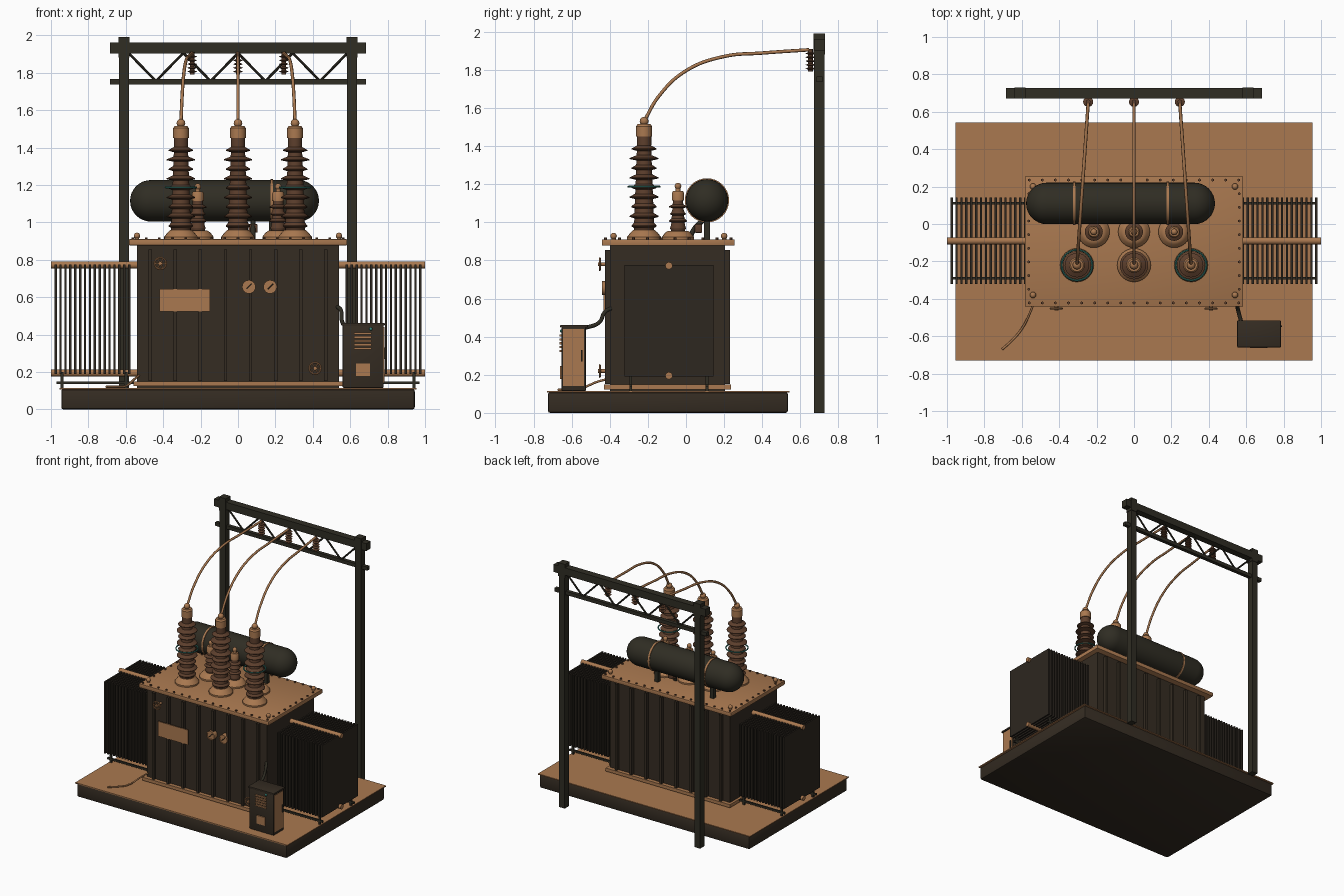
import bpy, bmesh, math
from mathutils import Vector, Matrix

cube = bpy.data.objects.get("Cube")
if cube:
    bpy.data.objects.remove(cube, do_unlink=True)


def material(name, rgb):
    m = bpy.data.materials.new(name)
    m.use_nodes = True
    m.diffuse_color = (*rgb, 1)
    m.node_tree.nodes["Principled BSDF"].inputs["Base Color"].default_value = (*rgb, 1)
    return m


COPPER = material("copper brown", (0.40, 0.19, 0.08))
TANK = material("tank dark brown", (0.035, 0.025, 0.016))
STEEL = material("dark olive steel", (0.029, 0.026, 0.017))
FIN = material("fin black brown", (0.026, 0.020, 0.014))
PORCELAIN = material("porcelain brown", (0.11, 0.05, 0.026))
TEAL = material("teal", (0.04, 0.24, 0.20))


class Part:
    """Collects simple shapes into one object."""

    def __init__(self, name, mat):
        self.name, self.mat, self.bm = name, mat, bmesh.new()

    def box(self, x, y, z, bevel=0):
        lo, hi = Vector((x[0], y[0], z[0])), Vector((x[1], y[1], z[1]))
        mtx = Matrix.Translation((lo + hi) / 2) @ Matrix.Diagonal((*(hi - lo), 1))
        verts = bmesh.ops.create_cube(self.bm, size=1, matrix=mtx)["verts"]
        if bevel:
            edges = list({e for v in verts for e in v.link_edges})
            bmesh.ops.bevel(self.bm, geom=edges, offset=bevel, segments=2,
                            affect="EDGES", profile=0.5)
        return self

    def rod(self, a, b, r, sides=12):
        a, b = Vector(a), Vector(b)
        rot = (b - a).to_track_quat("Z", "Y").to_matrix().to_4x4()
        bmesh.ops.create_cone(self.bm, cap_ends=True, segments=sides, radius1=r, radius2=r,
                              depth=(b - a).length, matrix=Matrix.Translation((a + b) / 2) @ rot)
        return self

    def ball(self, c, r, sides=12):
        bmesh.ops.create_uvsphere(self.bm, u_segments=sides, v_segments=sides // 2 + 2,
                                  radius=r, matrix=Matrix.Translation(c))
        return self

    def lathe(self, profile, at, axis="Z", sides=24):
        # profile holds (radius, height) pairs
        verts = [self.bm.verts.new((r, 0, h)) for r, h in profile]
        edges = [self.bm.edges.new(p) for p in zip(verts, verts[1:])]
        before = set(self.bm.verts) - set(verts)
        bmesh.ops.spin(self.bm, geom=verts + edges, cent=(0, 0, 0), axis=(0, 0, 1),
                       angle=math.tau, steps=sides)
        new = [v for v in self.bm.verts if v not in before]
        bmesh.ops.remove_doubles(self.bm, verts=new, dist=1e-5)
        new = [v for v in self.bm.verts if v not in before]
        rot = {"Z": Matrix(), "X": Matrix.Rotation(math.pi / 2, 4, "Y"),
               "Y": Matrix.Rotation(math.pi / 2, 4, "X")}[axis]
        bmesh.ops.transform(self.bm, matrix=Matrix.Translation(at) @ rot, verts=new)
        return self

    def ring(self, at, radius, r, axis="Z"):
        loop = [(radius + r * math.cos(i * math.tau / 8), r * math.sin(i * math.tau / 8))
                for i in range(9)]
        return self.lathe(loop, at, axis)

    def done(self):
        bmesh.ops.recalc_face_normals(self.bm, faces=self.bm.faces)
        for f in self.bm.faces:
            f.smooth = True
        for e in self.bm.edges:
            e.smooth = e.calc_face_angle(0) < 0.6
        me = bpy.data.meshes.new(self.name)
        self.bm.to_mesh(me)
        self.bm.free()
        me.materials.append(self.mat)
        bpy.context.collection.objects.link(bpy.data.objects.new(self.name, me))


def tube(name, points, r, mat):
    cu = bpy.data.curves.new(name, "CURVE")
    cu.dimensions, cu.bevel_depth, cu.bevel_resolution, cu.use_fill_caps = "3D", r, 2, True
    s = cu.splines.new("BEZIER")
    s.bezier_points.add(len(points) - 1)
    for bp, p in zip(s.bezier_points, points):
        bp.co = p
        bp.handle_left_type = bp.handle_right_type = "AUTO"
    cu.materials.append(mat)
    bpy.context.collection.objects.link(bpy.data.objects.new(name, cu))


# plinth
Part("plinth", TANK).box((-.945, .945), (-.725, .535), (0, .108), .012).done()
Part("plinth_top", COPPER).box((-.955, .955), (-.73, .542), (.107, .115)).done()

# tank with stiffening ribs
tank = Part("tank", TANK).box((-.54, .54), (-.4, .205), (.113, .88))
for i in range(8):
    x = -.47 + i * .94 / 7
    for y in ((-.425, -.395), (.2, .232)):
        tank.box((x - .009, x + .009), y, (.152, .855))
tank.done()
Part("tank_foot_flange", COPPER).box((-.56, .56), (-.43, .235), (.124, .15)).done()
Part("tank_lid", COPPER).box((-.583, .583), (-.442, .255), (.877, .91), .004).done()

# lid bolts and lifting lugs
bolts = Part("lid_bolts", PORCELAIN)
for i in range(17):
    for y in (-.422, .235):
        bolts.rod((-.56 + i * .07, y, .905), (-.56 + i * .07, y, .919), .008, 6)
for i in range(1, 9):
    for x in (-.563, .563):
        bolts.rod((x, -.422 + i * .073, .905), (x, -.422 + i * .073, .919), .008, 6)
bolts.done()
lugs = Part("lifting_lugs", COPPER)
for x in (-.54, .54):
    for y in (-.38, .2):
        lugs.rod((x, y, .905), (x, y, .925), .012).ball((x, y, .928), .017)
lugs.done()


def bushing(name, x, y, base, core, shed, z0, z1, count, cap, cap_z, ball_z):
    # turret, ribbed insulator, terminal cap and ball
    Part(name + "_turret", COPPER).lathe(
        [(0, .905), (base, .905), (base, .922), (base * .8, .945), (base * .62, z0 + .005),
         (0, z0 + .005)], (x, y, 0)).done()
    step = (z1 - z0) / count
    prof = [(0, z0), (core * 1.25, z0)]
    for i in range(count):
        z, c = z0 + i * step, core * (1.25 - .4 * i / count)
        s = shed * (1.0 if i % 2 else .86)
        prof += [(c, z + step * .3), (s, z + step * .45), (s, z + step * .55), (c, z + step * .85)]
    prof += [(core * .9, z1), (core * .9, cap_z[0]), (0, cap_z[0])]
    Part(name + "_insulator", PORCELAIN).lathe(prof, (x, y, 0)).done()
    a, b = cap_z
    Part(name + "_terminal", COPPER).lathe(
        [(0, a), (cap, a), (cap, b - .012), (cap * .8, b), (cap * .4, b), (cap * .4, ball_z),
         (0, ball_z)], (x, y, 0)).ball((x, y, ball_z), cap * .55).done()


for i, side in enumerate(("right", "middle", "left")):
    k = i - 1
    bushing(side + "_high_bushing", k * .305, -.22, .09, .042, .076, .955, 1.41, 9,
            .042, (1.45, 1.515), 1.53)
    bushing(side + "_low_bushing", k * .215, -.042, .085, .03, .048, .95, 1.1, 4,
            .032, (1.115, 1.165), 1.19)
    if k:
        Part(side + "_teal_ring", TEAL).ring((k * .305, -.22, 1.187), .082, .005).done()
    # overhead conductor and its hanging insulator
    path = [(-.22, 1.53), (-.14, 1.665), (0, 1.795), (.2, 1.87), (.4, 1.888), (.645, 1.905)]
    tube(side + "_conductor", [(k * (.305 - .06 * (y + .22) / .865), y, z) for y, z in path],
         .009, COPPER)
    hanger = [(0, 1.79), (.012, 1.79)]
    for j in range(5):
        z = 1.8 + j * .02
        hanger += [(.012, z), (.027, z + .006), (.012, z + .012)]
    hanger += [(.012, 1.91), (0, 1.91)]
    Part(side + "_hanging_insulator", PORCELAIN).lathe(hanger, (k * .245, .653, 0), sides=16).done()

# conservator drum, straps and legs
r, a, b, cy, cz = .111, -.577, .433, .11, 1.115
arc = [(r * math.sin(t * math.pi / 16), r * math.cos(t * math.pi / 16)) for t in range(9)]
drum = [(p, a + r - q) for p, q in arc] + [(p, b - r + q) for p, q in reversed(arc)]
Part("conservator", STEEL).lathe(drum, (0, cy, cz), "X", 32).done()
straps, legs = Part("conservator_straps", COPPER), Part("conservator_legs", STEEL)
for x in (-.32, .18):
    straps.lathe([(r - .01, -.007), (r + .005, -.007), (r + .005, .007), (r - .01, .007)],
                 (x, cy, cz), "X", 32)
    legs.box((x - .015, x + .015), (cy - .015, cy + .015), (.9, 1.03))
straps.done()
legs.done()
tube("conservator_pipe", [(.08, .02, .91), (.08, .04, .96), (.08, .1, 1.02)], .013, STEEL)
Part("gas_relay", PORCELAIN).box((.055, .105), (.045, .085), (.945, .99), .005).done()

# radiator banks on both ends
for side, s in (("right", -1), ("left", 1)):
    fins = Part(side + "_radiator_fins", FIN)
    for i in range(16):
        x = s * (.582 + i * .0262)
        fins.box((x - .006, x + .006), (-.322, .143), (.19, .775))
    fins.done()
    pipes = Part(side + "_radiator_headers", COPPER)
    for z in (.772, .195):
        pipes.rod((s * .53, -.09, z), (s, -.09, z), .019, 16)
    pipes.done()
    rails = Part(side + "_radiator_rails", STEEL)
    for y in (.11, -.29):
        rails.box((s * .53, s * .97), (y - .007, y + .007), (.135, .15))
        for x in (.6, .94):
            rails.box((s * x - .008, s * x + .008), (y - .007, y + .007), (.112, .2))
    rails.done()

# gantry
gantry = Part("gantry", STEEL)
for x in (-.61, .61):
    gantry.box((x - .026, x + .026), (.672, .726), (0, 1.975))
    gantry.box((x - .03, x + .03), (.67, .73), (1.88, 1.99))
gantry.box((-.685, .685), (.672, .728), (1.902, 1.962))
gantry.box((-.685, .685), (.685, .715), (1.737, 1.766))
for i in range(8):
    x, z = -.585 + i * .14625, (1.905, 1.755)
    gantry.rod((x, .7, z[i % 2]), (x + .14625, .7, z[1 - i % 2]), .007, 8)
gantry.done()

# nameplate, gauges and valve wheels on the front
Part("nameplate", COPPER).box((-.42, -.15), (-.432, -.424), (.522, .643)).done()
for side, x in (("right", .058), ("left", .172)):
    Part(side + "_gauge", COPPER).lathe([(0, -.01), (.036, -.01), (.036, .045), (.029, .045),
                                         (.029, .039), (0, .039)], (x, -.395, .655), "Y").done()
    Part(side + "_gauge_needle", TANK).rod((x - .012, -.436, .643), (x + .016, -.436, .671),
                                           .003, 6).done()
for name, x, z in (("upper", -.415, .78), ("lower", .412, .22)):
    wheel = Part(name + "_valve", COPPER).rod((x, -.39, z), (x, -.462, z), .01)
    wheel.ring((x, -.452, z), .031, .005, "Y")
    for t in range(3):
        d = Vector((math.cos(t * math.pi / 3), 0, math.sin(t * math.pi / 3))) * .031
        wheel.rod(Vector((x, -.452, z)) - d, Vector((x, -.452, z)) + d, .004, 6)
    wheel.done()

# control cabinet
Part("cabinet", TANK).box((.56, .778), (-.652, -.525), (.115, .45), .004).done()
Part("cabinet_roof", TANK).box((.552, .785), (-.66, -.515), (.447, .462), .004).done()
trim = Part("cabinet_trim", COPPER).box((.775, .782), (-.645, -.535), (.14, .44))
trim.box((.63, .705), (-.66, -.65), (.178, .245))
for i in range(5):
    trim.box((.62, .715), (-.664, -.65), (.32 + i * .02, .331 + i * .02))
trim.done()
Part("cabinet_handle", STEEL).box((.78, .792), (-.552, -.544), (.27, .33)).done()
Part("cabinet_lamp", TEAL).ball((.71, -.653, .43), .009).done()
tube("cabinet_conduit", [(.53, -.39, .55), (.55, -.425, .53), (.555, -.455, .475),
                         (.575, -.53, .445)], .011, STEEL)

# earth lead across the plinth
tube("earth_lead", [(-.53, -.4, .18), (-.55, -.46, .165), (-.6, -.56, .125),
                    (-.65, -.62, .121), (-.705, -.67, .121)], .006, COPPER)
